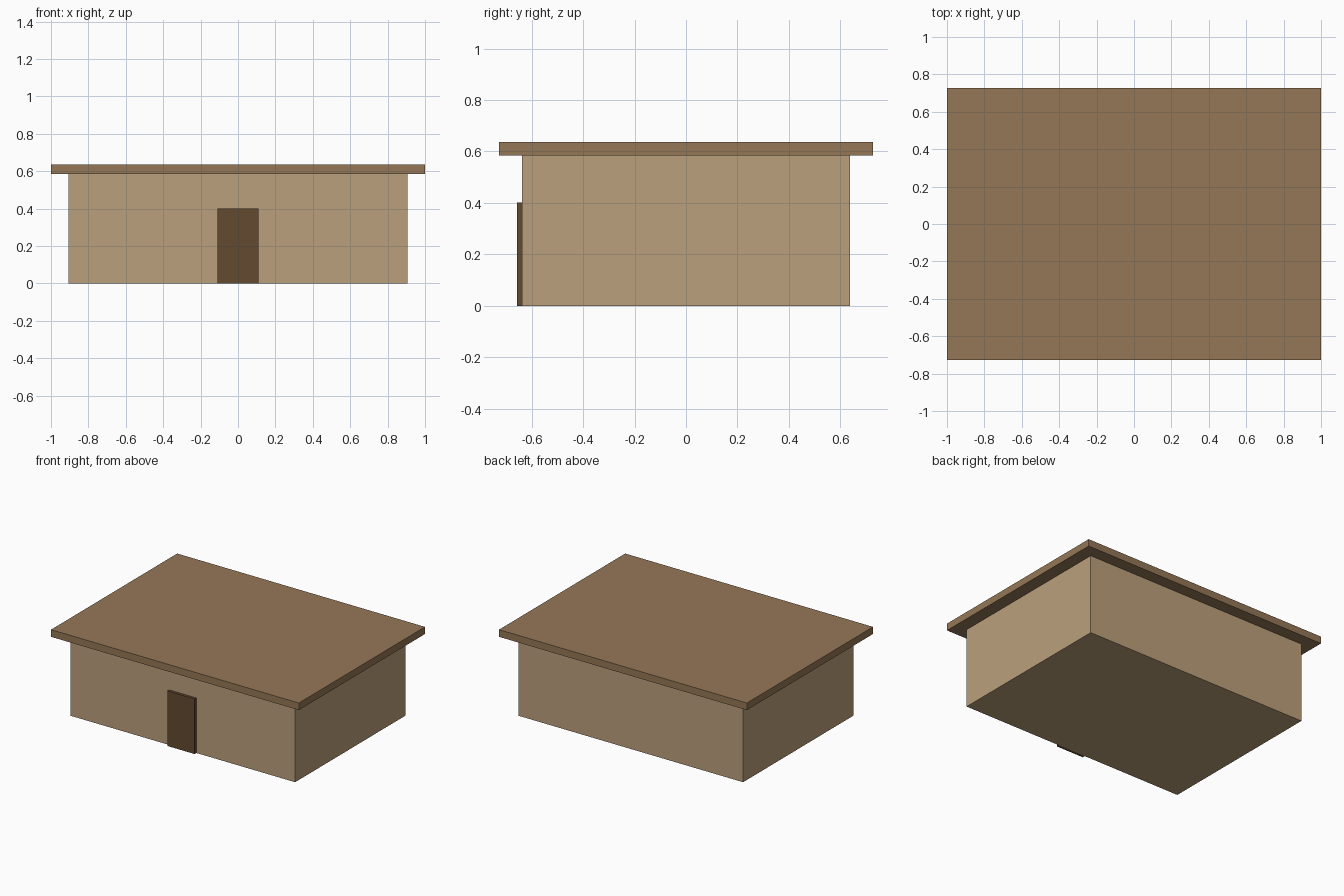
import bpy

if "Cube" in bpy.data.objects:
    bpy.data.objects.remove(bpy.data.objects["Cube"])


def material(name, color):
    mat = bpy.data.materials.new(name)
    mat.diffuse_color = (*color, 1)
    mat.use_nodes = True
    mat.node_tree.nodes["Principled BSDF"].inputs["Base Color"].default_value = mat.diffuse_color
    return mat


def box(name, x, y, z, mat):
    """Box spanning the (min, max) range on each axis."""
    spans = (x, y, z)
    bpy.ops.mesh.primitive_cube_add(size=1, location=[(a + b) / 2 for a, b in spans])
    obj = bpy.context.object
    obj.name = name
    obj.scale = [b - a for a, b in spans]
    bpy.ops.object.transform_apply(location=False, rotation=False, scale=True)
    obj.data.materials.append(mat)
    return obj


wall_mat = material("plaster", (0.50, 0.35, 0.20))
roof_mat = material("roof_brown", (0.30, 0.185, 0.095))
door_mat = material("door_brown", (0.125, 0.068, 0.031))

# Main block
box("walls", (-0.907, 0.907), (-0.637, 0.637), (0, 0.585), wall_mat)
# Overhanging flat roof slab
box("roof", (-1, 1), (-0.727, 0.727), (0.585, 0.637), roof_mat)
# Door panel standing slightly proud of the front wall
box("door", (-0.11, 0.11), (-0.657, -0.637), (0, 0.402), door_mat)
